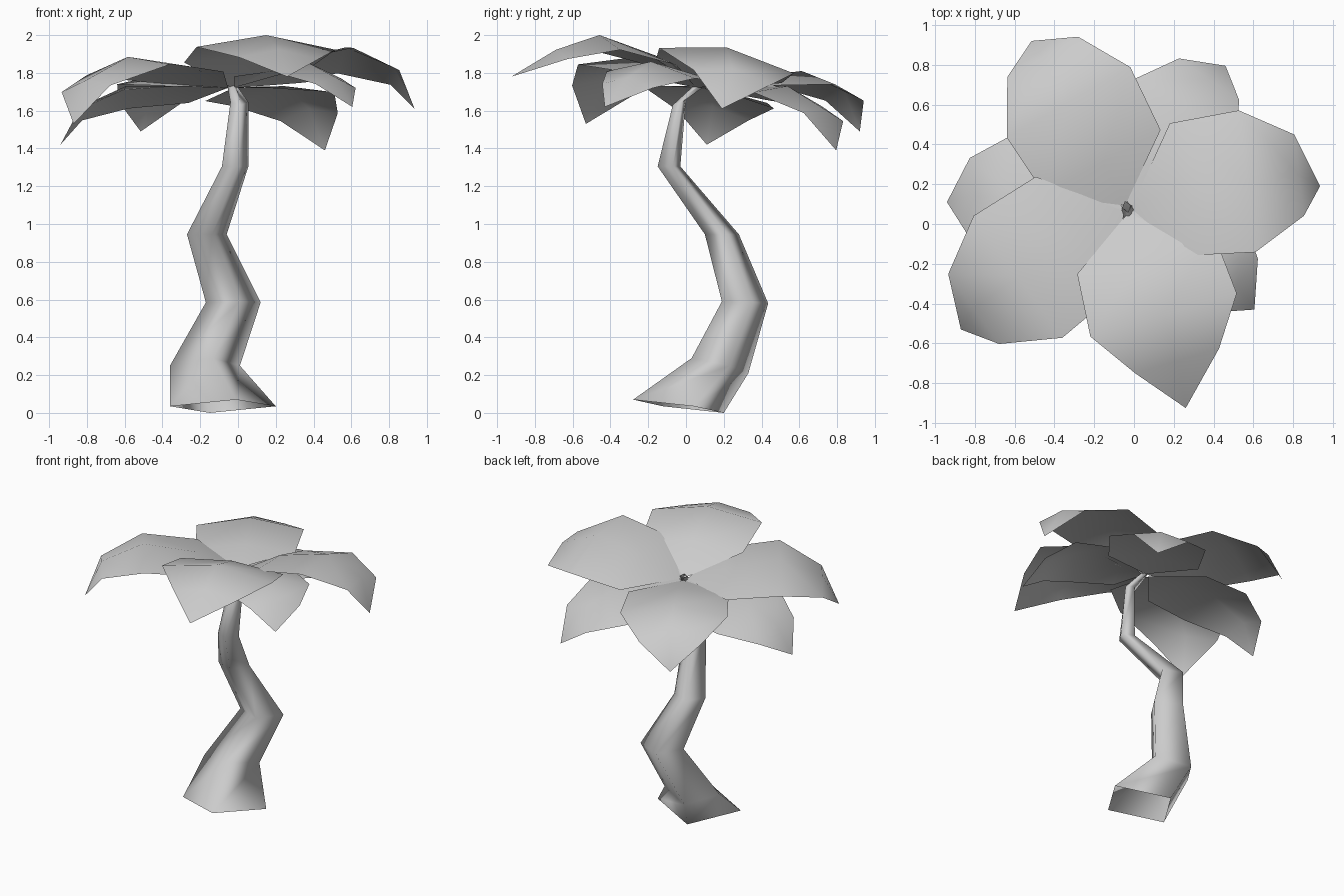
import bpy
from mathutils import Vector

cube = bpy.data.objects.get("Cube")
if cube:
    bpy.data.objects.remove(cube)

GREY = (0.6, 0.6, 0.6, 1)
mat = bpy.data.materials.new("plain grey")
mat.use_nodes = True
mat.diffuse_color = GREY
mat.node_tree.nodes["Principled BSDF"].inputs["Base Color"].default_value = GREY


def add_mesh(name, verts, faces):
    mesh = bpy.data.meshes.new(name)
    mesh.from_pydata(verts, [], faces)
    mesh.materials.append(mat)
    mesh.shade_smooth()
    obj = bpy.data.objects.new(name, mesh)
    bpy.context.scene.collection.objects.link(obj)


# Trunk: open four-sided tube of tilted diamond rings
# each ring: x min, x max, y min, y max, height, front rise
RINGS = [
    (-.36, .20, -.28, .20, .035, .035),
    (-.36, .01, .03, .33, .25, .04),
    (-.17, .12, .19, .435, .585, .005),
    (-.27, -.06, .10, .28, .945, 0),
    (-.085, .055, -.15, -.03, 1.305, 0),
    (-.04, .055, -.07, 0, 1.645, -.015),
    (-.06, -.015, .06, .115, 1.745, .005),
]
TWIST = .29
verts = []
for x0, x1, y0, y1, z, rise in RINGS:
    c = Vector(((x0 + x1) / 2, (y0 + y1) / 2, z))
    side = Vector(((x1 - x0) / 2, TWIST * (x1 - x0) / 2, 0))
    front = Vector((TWIST * (y1 - y0) / 2, (y0 - y1) / 2, rise))
    verts += [c + side, c - front, c - side, c + front]
faces = []
for r in range(len(RINGS) - 1):
    for k in range(4):
        a, b = r * 4 + k, r * 4 + (k + 1) % 4
        faces.append((a, b, b + 4, a + 4))
add_mesh("trunk", verts, faces)


# Leaves: a fan at the stem, three arched rows, and a drooping tip
def leaf(name, tip, peak, skew, roll, reach):
    tip = Vector(tip)
    base = Vector((-.035, .075, 1.72))
    base += Vector((tip.x, tip.y, 0)).normalized() * .02
    along = Vector((tip.x - base.x, tip.y - base.y, 0))
    left = Vector((-along.y, along.x, 0))
    rows = [
        (.25, .35, base.z + .6 * (peak - base.z), .04),
        (.61, .375, peak, .07),
        (.88, .215, peak - .35 * (peak - tip.z), .045),
    ]
    verts = [base]
    for t, width, z, drop in rows:
        for s in (1, 0, -1):
            p = base + along * t * reach + left * (s * width + skew)
            p.z = z - drop * abs(s) + roll * s * width
            verts.append(p)
    verts.append(tip)
    faces = [(0, 2, 1), (0, 3, 2), (7, 8, 10), (8, 9, 10)]
    for a in (1, 2, 4, 5):
        faces.append((a, a + 1, a + 4, a + 3))
    add_mesh(name, verts, faces)


# name, tip position, arch height, sideways skew, roll, row reach
leaf("leaf_left", (.935, .19, 1.61), 1.935, .07, -.18, 1.02)
leaf("leaf_back_right", (-.515, .92, 1.49), 1.81, -.01, 0, 1.02)
leaf("leaf_front", (.26, -.925, 1.78), 2.0, .025, -.02, .87)
leaf("leaf_front_right", (-.87, -.53, 1.53), 1.885, -.045, .08, 1.01)
leaf("lower_leaf_right", (-.94, .11, 1.42), 1.73, -.04, .13, 1)
leaf("lower_leaf_back_left", (.46, .795, 1.39), 1.73, .035, -.1, 1)
leaf("lower_leaf_front_left", (.605, -.43, 1.62), 1.86, .05, -.05, .93)
